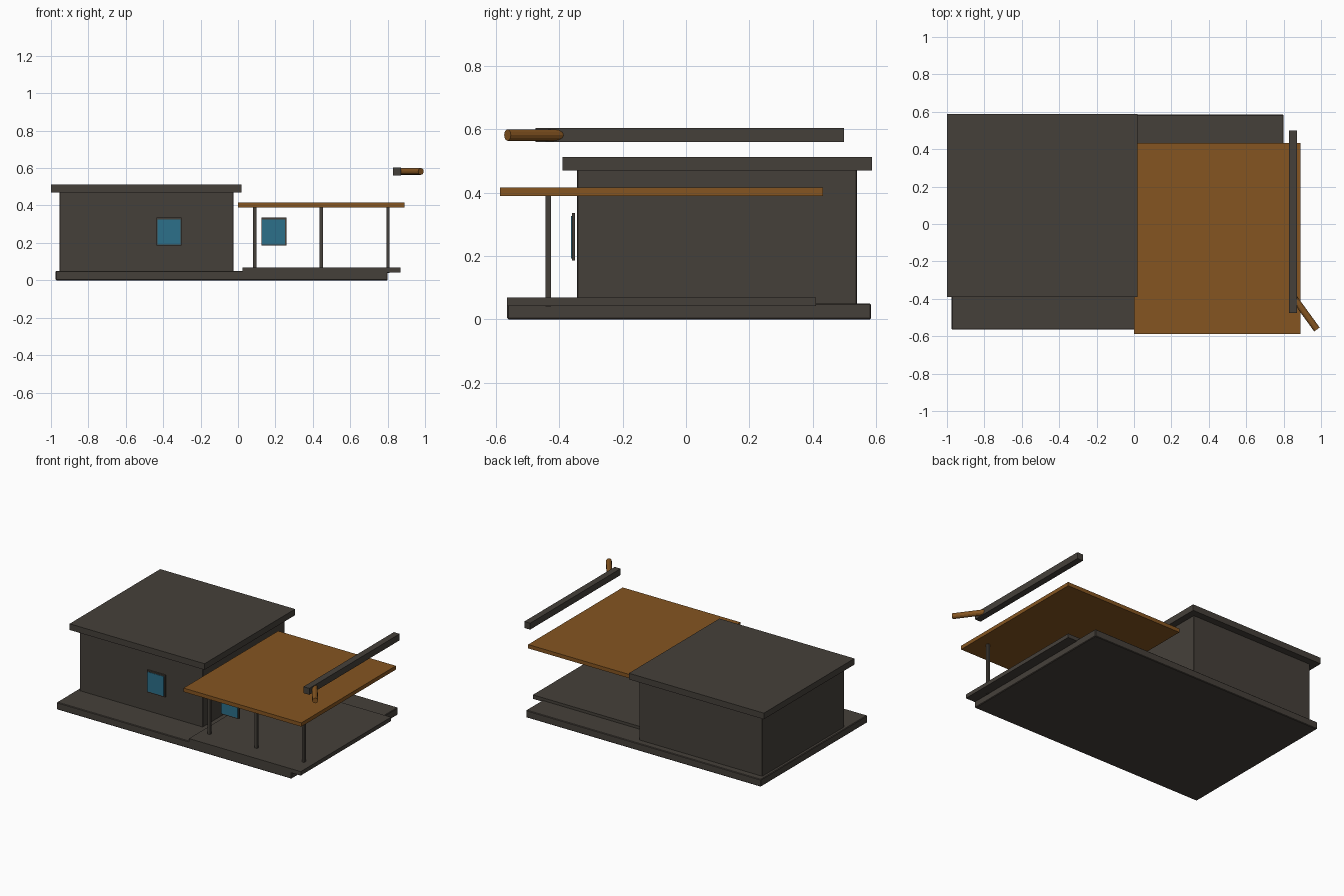
import bpy
from mathutils import Vector

cube = bpy.data.objects.get("Cube")
if cube:
    bpy.data.objects.remove(cube, do_unlink=True)


def material(name, rgb):
    mat = bpy.data.materials.new(name)
    mat.use_nodes = True
    mat.diffuse_color = (*rgb, 1)
    mat.node_tree.nodes["Principled BSDF"].inputs["Base Color"].default_value = (*rgb, 1)
    return mat


stone = material("dark stone", (0.06, 0.051, 0.042))
wood = material("warm wood", (0.235, 0.091, 0.015))
glass = material("blue glass", (0.025, 0.162, 0.254))


def box(name, mat, x, y, z, bevel=0):
    """Box spanning the given (min, max) range on each axis."""
    spans = (x, y, z)
    bpy.ops.mesh.primitive_cube_add(size=1, location=[(a + b) / 2 for a, b in spans])
    obj = bpy.context.object
    obj.name = name
    obj.scale = [b - a for a, b in spans]
    bpy.ops.object.transform_apply(location=False, rotation=False, scale=True)
    obj.data.materials.append(mat)
    if bevel:
        mod = obj.modifiers.new("edge_bevel", "BEVEL")
        mod.width = bevel
        mod.segments = 1
    return obj


def rod(name, mat, start, end, radius):
    """Round bar between two points."""
    start, end = Vector(start), Vector(end)
    axis = end - start
    bpy.ops.mesh.primitive_cylinder_add(vertices=12, radius=radius, depth=axis.length,
                                        location=(start + end) / 2,
                                        rotation=axis.to_track_quat("Z", "Y").to_euler())
    bpy.context.object.name = name
    bpy.context.object.data.materials.append(mat)


# Ground slab, house body and flat roof
box("foundation_slab", stone, (-0.975, 0.80), (-0.565, 0.585), (0, 0.05), 0.004)
box("house_walls", stone, (-0.955, -0.025), (-0.345, 0.54), (0.045, 0.475), 0.003)
box("flat_roof", stone, (-1.0, 0.02), (-0.39, 0.588), (0.47, 0.512))

# Porch deck, canopy and posts
box("porch_deck", stone, (0.025, 0.87), (-0.565, 0.41), (0.042, 0.069))
box("porch_canopy", wood, (0.0, 0.89), (-0.588, 0.433), (0.39, 0.416))
for i, x in enumerate((0.09, 0.445, 0.802)):
    box(f"porch_post_{i + 1}", stone, (x - 0.009, x + 0.009), (-0.444, -0.426), (0.04, 0.392))

# Windows: shallow frame with a glass plate on its face
for side, x in (("right", -0.368), ("left", 0.192)):
    box(f"window_frame_{side}", stone, (x - 0.067, x + 0.067), (-0.360, -0.350), (0.185, 0.335))
    box(f"window_glass_{side}", glass, (x - 0.063, x + 0.060), (-0.363, -0.359), (0.192, 0.326))

# Raised beam with a short angled bar
box("raised_beam", stone, (0.828, 0.872), (-0.476, 0.50), (0.56, 0.604))
rod("angled_bar", wood, (0.85, -0.387, 0.582), (0.978, -0.564, 0.582), 0.018)
